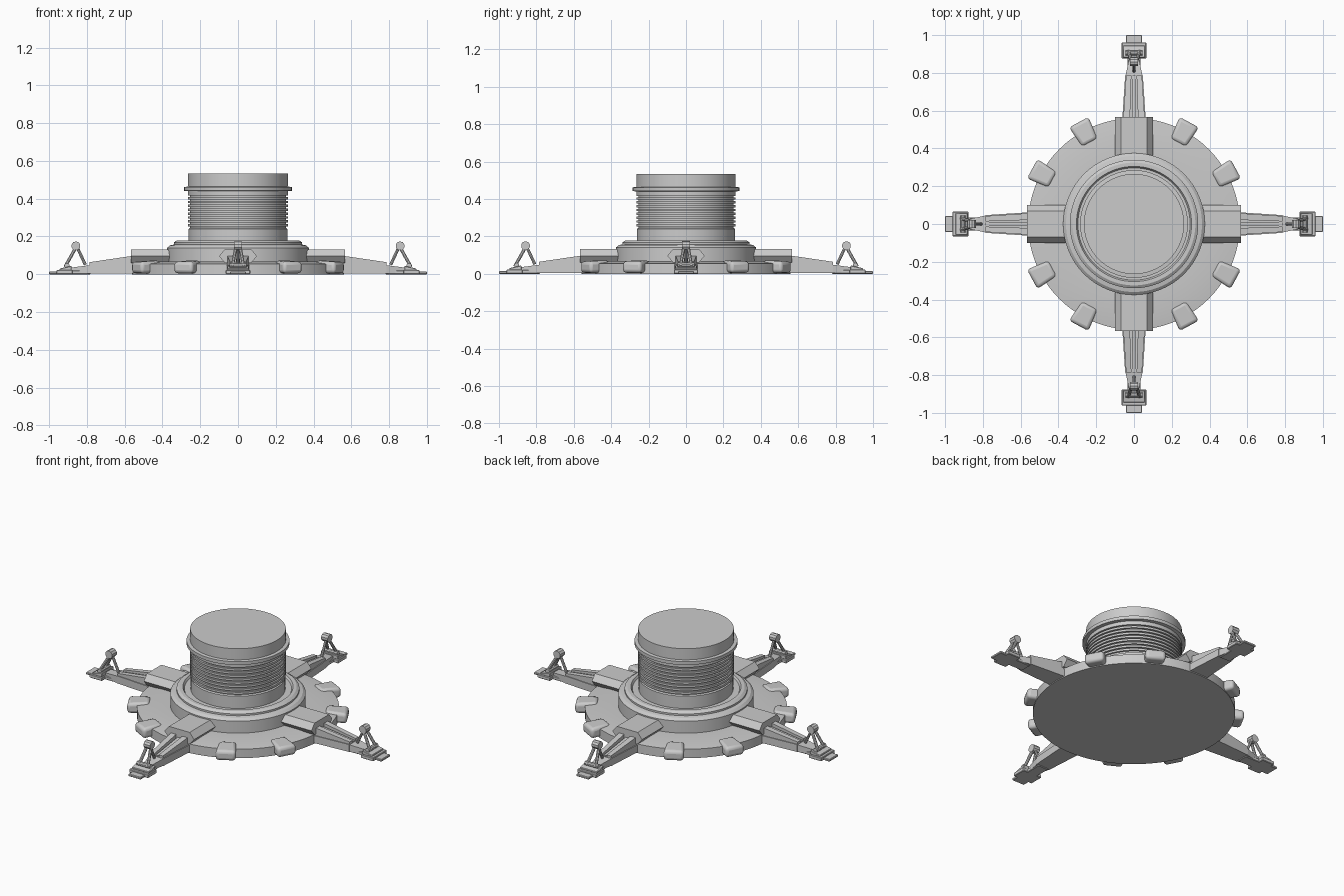
import bpy, bmesh, math
from mathutils import Matrix, Vector

cube = bpy.data.objects.get("Cube")
if cube:
    bpy.data.objects.remove(cube, do_unlink=True)

GREY = (0.6, 0.6, 0.6, 1)
mat = bpy.data.materials.new("plain grey")
mat.use_nodes = True
mat.diffuse_color = GREY
mat.node_tree.nodes["Principled BSDF"].inputs["Base Color"].default_value = GREY


def finish(name, bm, angle=0, bevel=0, segments=2):
    bmesh.ops.recalc_face_normals(bm, faces=bm.faces)
    mesh = bpy.data.meshes.new(name)
    bm.to_mesh(mesh)
    bm.free()
    mesh.materials.append(mat)
    obj = bpy.data.objects.new(name, mesh)
    bpy.context.collection.objects.link(obj)
    if bevel:
        mod = obj.modifiers.new("rounded edges", 'BEVEL')
        mod.width, mod.segments = bevel, segments
    if angle:
        bpy.ops.object.select_all(action='DESELECT')
        obj.select_set(True)
        bpy.context.view_layer.objects.active = obj
        bpy.ops.object.shade_smooth_by_angle(angle=math.radians(angle))
    return obj


def lathe(name, profile, sides=96):
    """Revolve (radius, height) points into a capped solid."""
    bm = bmesh.new()
    rings = [[bm.verts.new((r * math.cos(math.tau * i / sides), r * math.sin(math.tau * i / sides), z))
              for i in range(sides)] for r, z in profile]
    for a, b in zip(rings, rings[1:]):
        for i in range(sides):
            j = (i + 1) % sides
            bm.faces.new((a[i], a[j], b[j], b[i]))
    bm.faces.new(rings[0])
    bm.faces.new(rings[-1])
    return finish(name, bm, 25)


def loft(bm, start, end):
    """Join two matching outlines into a closed solid."""
    a, b = ([bm.verts.new(p) for p in ring] for ring in (start, end))
    bm.faces.new(a)
    bm.faces.new(b)
    for i in range(len(a)):
        j = (i + 1) % len(a)
        bm.faces.new((a[i], a[j], b[j], b[i]))


def rect(x, y, half, low, high):
    return [(x, y - half, low), (x, y + half, low), (x, y + half, high), (x, y - half, high)]


def box(bm, x0, x1, half, low, high, y=0):
    loft(bm, rect(x0, y, half, low, high), rect(x1, y, half, low, high))


def rod(bm, p, q, radius, sides=8):
    p, q = Vector(p), Vector(q)
    d = q - p
    turn = d.to_track_quat('Z', 'Y').to_matrix().to_4x4()
    bmesh.ops.create_cone(bm, cap_ends=True, segments=sides, radius1=radius, radius2=radius,
                          depth=d.length, matrix=Matrix.Translation((p + q) / 2) @ turn)


def copies(obj, angles):
    """Place linked copies around the vertical axis."""
    for i, angle in enumerate(angles):
        item = obj if i == 0 else obj.copy()
        if i:
            bpy.context.collection.objects.link(item)
        item.rotation_euler.z = math.radians(angle)


# Wide base and raised drum
lathe("base_disc", [(0.56, 0), (0.56, 0.055), (0.47, 0.067), (0.36, 0.067)])
lathe("drum", [(0.375, 0.05), (0.375, 0.14), (0.36, 0.153), (0.34, 0.157), (0.34, 0.168),
               (0.325, 0.178), (0.305, 0.178), (0.297, 0.165), (0.25, 0.165)])

# Ribbed tower with a collar below the cap
tower = [(0.262, 0.15), (0.262, 0.24)]
for i in range(9):
    z = 0.245 + i * 0.0205
    tower += [(0.254, z), (0.254, z + 0.008), (0.265, z + 0.008), (0.265, z + 0.0205)]
tower += [(0.265, 0.44), (0.285, 0.442), (0.285, 0.462), (0.265, 0.464), (0.265, 0.532)]
lathe("tower", tower)

quarters = (0, 90, 180, 270)

# Six-sided housings where the legs meet the drum
hexagon = [(-0.1, 0.096), (-0.07, 0.132), (0.07, 0.132), (0.1, 0.096), (0.07, 0.06), (-0.07, 0.06)]
bm = bmesh.new()
loft(bm, [(0.34, y, z) for y, z in hexagon], [(0.567, y, z) for y, z in hexagon])
copies(finish("leg_housing", bm), quarters)

# Tapered legs: low sill, two sloping rails and a central spine
bm = bmesh.new()
loft(bm, rect(0.54, 0, 0.063, 0.005, 0.05), rect(0.785, 0, 0.047, 0.005, 0.05))
loft(bm, rect(0.785, 0, 0.045, 0.005, 0.048), rect(0.885, 0, 0.024, 0.005, 0.035))
for s in (-1, 1):
    loft(bm, rect(0.54, s * 0.04, 0.018, 0.04, 0.1), rect(0.785, s * 0.028, 0.014, 0.04, 0.064))
loft(bm, rect(0.54, 0, 0.012, 0.04, 0.085), rect(0.785, 0, 0.007, 0.04, 0.056))
copies(finish("leg", bm), quarters)

# Stepped feet with a toe plate
bm = bmesh.new()
box(bm, 0.78, 0.96, 0.035, 0, 0.02)
box(bm, 0.875, 0.96, 0.065, 0, 0.022)
loft(bm, rect(0.88, 0, 0.058, 0.02, 0.045), rect(0.945, 0, 0.058, 0.02, 0.03))
box(bm, 0.95, 1.0, 0.042, 0, 0.014)
copies(finish("foot", bm, bevel=0.003, segments=1), quarters)

# Raised linkage over each foot
bm = bmesh.new()
for s in (-1, 1):
    rod(bm, (0.858, s * 0.012, 0.142), (0.915, s * 0.03, 0.04), 0.009)
rod(bm, (0.85, 0, 0.14), (0.808, 0, 0.05), 0.008)
rod(bm, (0.858, -0.022, 0.15), (0.858, 0.022, 0.15), 0.024, 10)
rod(bm, (0.905, -0.045, 0.045), (0.905, 0.045, 0.045), 0.014, 10)
copies(finish("foot_linkage", bm, 30), quarters)

# Rounded clamps around the rim
bm = bmesh.new()
loft(bm, rect(0.49, 0, 0.047, 0.005, 0.073), rect(0.613, 0, 0.058, 0.005, 0.066))
copies(finish("rim_clamp", bm, 30, bevel=0.018, segments=3), [q + a for q in quarters for a in (28.5, 61.5)])
